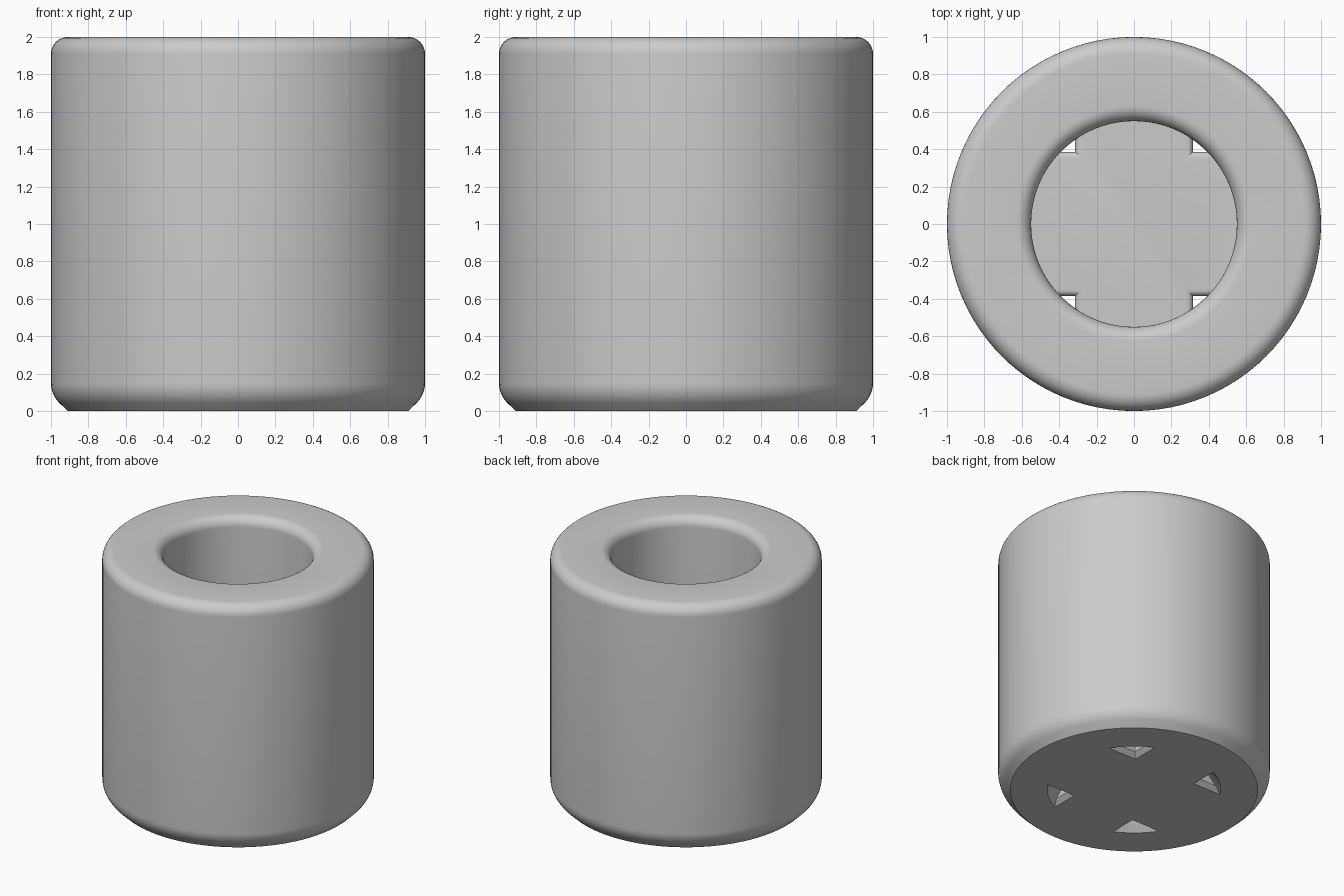
import bpy, bmesh
from math import sin, cos, pi, sqrt, atan2

cube = bpy.data.objects.get("Cube")
if cube:
    bpy.data.objects.remove(cube, do_unlink=True)

SEGMENTS = 96
BORE = 0.55
FLOOR = 0.2

grey = bpy.data.materials.new("plain grey")
grey.use_nodes = True
grey.diffuse_color = (0.6, 0.6, 0.6, 1)
grey.node_tree.nodes["Principled BSDF"].inputs["Base Color"].default_value = (0.6, 0.6, 0.6, 1)


def make_object(name, bm):
    bmesh.ops.recalc_face_normals(bm, faces=bm.faces[:])
    mesh = bpy.data.meshes.new(name)
    bm.to_mesh(mesh)
    bm.free()
    mesh.materials.append(grey)
    obj = bpy.data.objects.new(name, mesh)
    bpy.context.collection.objects.link(obj)
    return obj


def loft(bm, loops):
    """Skin a stack of closed loops and cap both ends."""
    rings = [[bm.verts.new(p) for p in loop] for loop in loops]
    for a, b in zip(rings, rings[1:]):
        n = len(a)
        for i in range(n):
            j = (i + 1) % n
            bm.faces.new((a[i], a[j], b[j], b[i]))
    bm.faces.new(rings[0][::-1])
    bm.faces.new(rings[-1])


def arc(cx, cz, r, start, end, steps=8):
    angles = [start + (end - start) * i / steps for i in range(steps + 1)]
    return [(cx + r * cos(a), cz + r * sin(a)) for a in angles]


# Cup: chamfer blending into the wall, rounded rim, straight bore, flat floor
profile = [(0.91, 0)]
profile += arc(0.85, 0.15, 0.15, -pi / 4, 0)
profile += arc(0.91, 1.91, 0.09, 0, pi / 2)
profile += arc(BORE + 0.08, 1.92, 0.08, pi / 2, pi)
profile += [(BORE, FLOOR)]
bm = bmesh.new()
loft(bm, [[(r * cos(2 * pi * i / SEGMENTS), r * sin(2 * pi * i / SEGMENTS), z)
           for i in range(SEGMENTS)] for r, z in profile])
cup = make_object("cup_body", bm)


# Drain holes: corner openings, flared below and rounded above
def corner_loop(z, edge, radius, sx, sy):
    x, y = 0.315 - edge, 0.385 - edge
    a0, a1 = atan2(y, sqrt(radius ** 2 - y * y)), atan2(sqrt(radius ** 2 - x * x), x)
    points = [(x, y)] + arc(0, 0, radius, a0, a1, 10)
    return [(sx * px, sy * py, z) for px, py in points]


levels = [(-0.02, 0.055, 0.658), (0, 0.035, 0.638), (0.035, 0, 0.603),
          (0.06, 0, 0.578), (0.09, 0, 0.556), (0.12, 0, 0.549)]
levels += [(z, x, 0.549) for x, z in arc(0.035, FLOOR - 0.035, 0.035, pi, pi / 2, 5)]
levels += [(FLOOR + 0.02, 0.035, 0.549)]
bm = bmesh.new()
for sx in (-1, 1):
    for sy in (-1, 1):
        loft(bm, [corner_loop(z, e, r, sx, sy) for z, e, r in levels])
cutter = make_object("drain_hole_cutter", bm)
cutter.hide_render = True

cut = cup.modifiers.new("drain holes", 'BOOLEAN')
cut.operation = 'DIFFERENCE'
cut.solver = 'EXACT'
cut.object = cutter

bpy.ops.object.select_all(action='DESELECT')
cup.select_set(True)
bpy.context.view_layer.objects.active = cup
bpy.ops.object.modifier_apply(modifier=cut.name)
bpy.data.objects.remove(cutter, do_unlink=True)
bpy.ops.object.shade_smooth_by_angle(angle=pi / 6)
